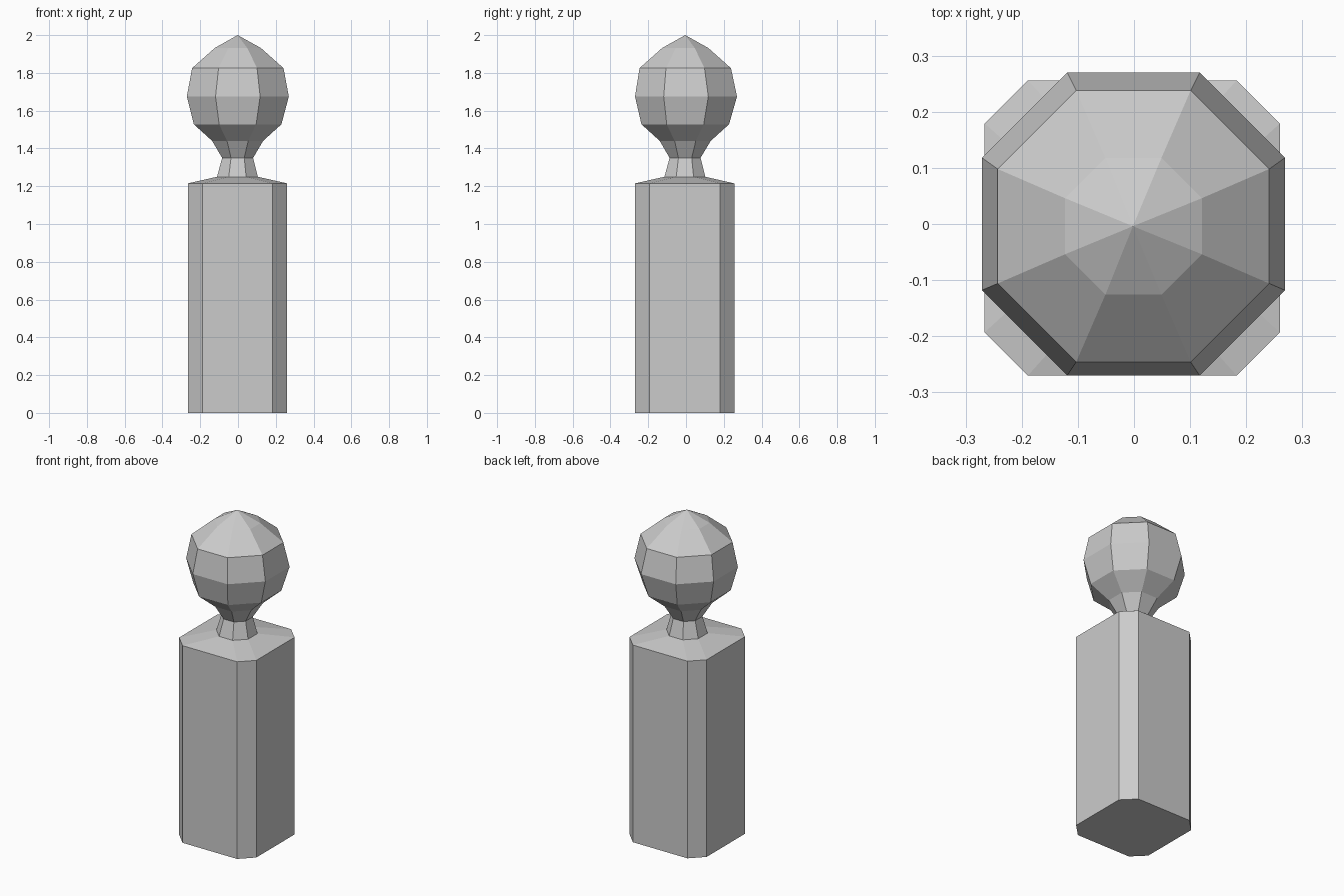
import bpy, bmesh

if "Cube" in bpy.data.objects:
    bpy.data.objects.remove(bpy.data.objects["Cube"])


def ring(bm, z, ap, half, cx, cy):
    """Eight-sided ring: flats at distance ap, each flat 2*half wide."""
    pts = [(ap, -half), (ap, half), (half, ap), (-half, ap),
           (-ap, half), (-ap, -half), (-half, -ap), (half, -ap)]
    return [bm.verts.new((cx + x, cy + y, z)) for x, y in pts]


def loft(name, rows, cap_bottom=False, apex=None):
    bm = bmesh.new()
    rings = [ring(bm, *r) for r in rows]
    for a, b in zip(rings, rings[1:]):
        for i in range(8):
            j = (i + 1) % 8
            bm.faces.new((a[i], a[j], b[j], b[i]))
    if cap_bottom:
        bm.faces.new(rings[0][::-1])
    if apex:
        tip = bm.verts.new(apex)
        for i in range(8):
            bm.faces.new((rings[-1][i], rings[-1][(i + 1) % 8], tip))
    mesh = bpy.data.meshes.new(name)
    bm.to_mesh(mesh)
    bm.free()
    obj = bpy.data.objects.new(name, mesh)
    bpy.context.collection.objects.link(obj)
    return obj


# Ring where the sloped post top meets the neck
collar = (1.25, 0.108, 0.046, -0.003, -0.006)

# Square post with chamfered corners and a sloped top
loft("post", [
    (0.0, 0.263, 0.186, -0.003, -0.007),
    (1.215, 0.263, 0.186, -0.003, -0.007),
    collar,
], cap_bottom=True)

# Pinched neck and faceted ball
loft("ball_finial", [
    collar,
    (1.35, 0.082, 0.035, -0.002, -0.005),
    (1.44, 0.135, 0.056, -0.002, -0.004),
    (1.528, 0.232, 0.098, -0.002, -0.004),
    (1.675, 0.270, 0.118, -0.001, 0.0),
    (1.825, 0.242, 0.102, -0.001, -0.004),
    (1.932, 0.122, 0.050, -0.001, -0.004),
], apex=(-0.002, -0.004, 2.0))
